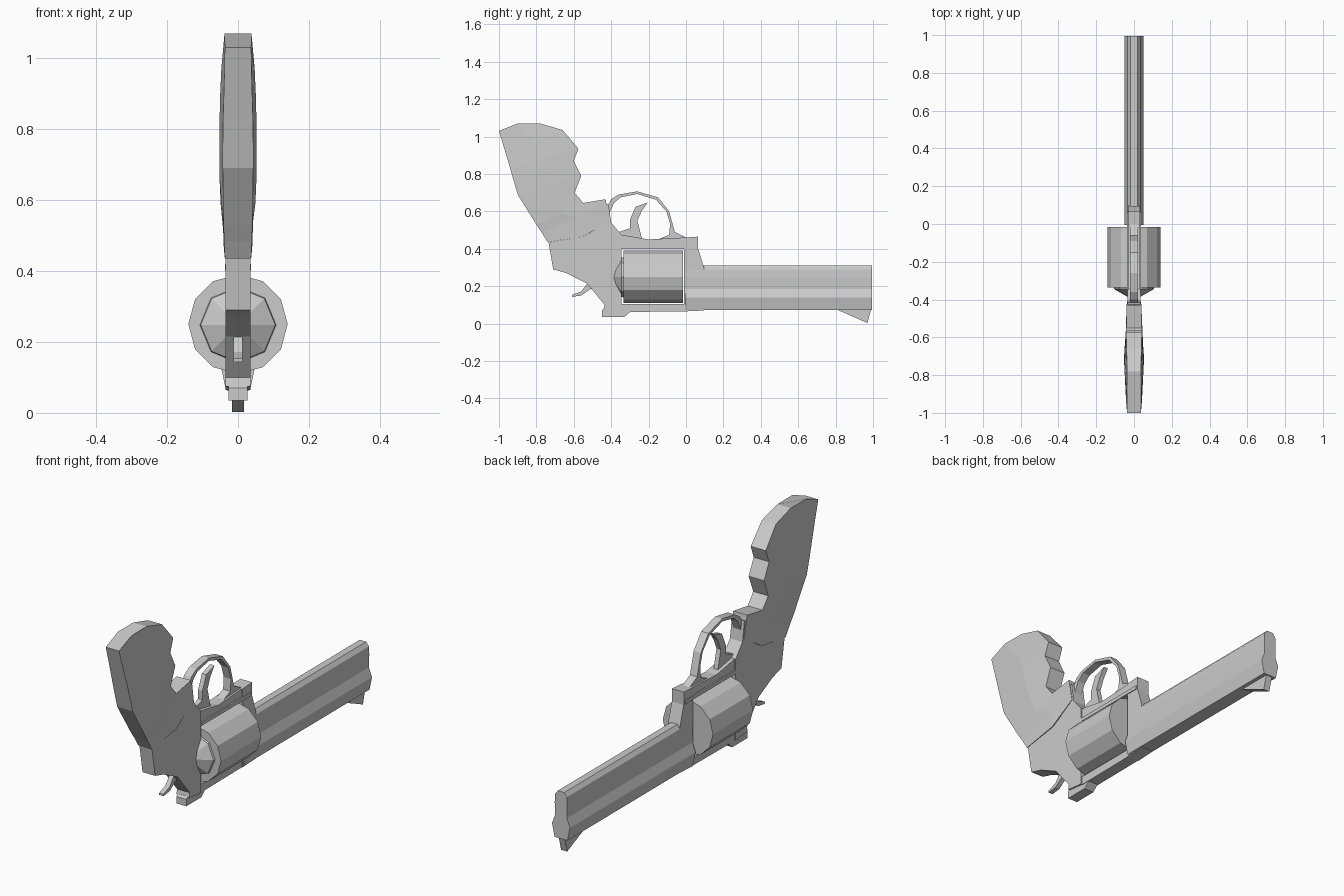
import bpy, bmesh, math

cube = bpy.data.objects.get("Cube")
if cube:
    bpy.data.objects.remove(cube, do_unlink=True)

steel = bpy.data.materials.new("plain grey")
steel.use_nodes = True
GREY = (0.6, 0.6, 0.6, 1)
steel.diffuse_color = GREY
steel.node_tree.nodes["Principled BSDF"].inputs["Base Color"].default_value = GREY


def loft(name, rings):
    """Skin a list of closed rings and cap both ends."""
    bm = bmesh.new()
    loops = [[bm.verts.new(p) for p in ring] for ring in rings]
    n = len(loops[0])
    for a, b in zip(loops, loops[1:]):
        for i in range(n):
            j = (i + 1) % n
            bm.faces.new((a[i], a[j], b[j], b[i]))
    bm.faces.new(loops[0][::-1])
    bm.faces.new(loops[-1])
    bmesh.ops.recalc_face_normals(bm, faces=bm.faces)
    mesh = bpy.data.meshes.new(name)
    bm.to_mesh(mesh)
    bm.free()
    mesh.materials.append(steel)
    obj = bpy.data.objects.new(name, mesh)
    bpy.context.collection.objects.link(obj)
    return obj


def slab(name, half, profile):
    """Extrude a side profile (y, z) symmetrically across x."""
    return loft(name, [[(x, y, z) for y, z in profile] for x in (-half, half)])


def lathe(name, sides, centre_z, stations):
    """Rings of the given (y, radius) about the long axis."""
    steps = [2 * math.pi * i / sides for i in range(sides)]
    return loft(name, [[(r * math.cos(a), y, centre_z + r * math.sin(a)) for a in steps]
                       for y, r in stations])


# Grip: back, middle and finger edge of each row, with edge and middle half widths
rows = [
    ((-1.0, 1.03), (-.90, 1.07), (-.78, 1.07), .037, .038),
    ((-.97, .93), (-.80, .97), (-.66, 1.035), .039, .047),
    ((-.94, .83), (-.76, .88), (-.575, .935), .042, .051),
    ((-.92, .76), (-.74, .81), (-.60, .87), .043, .052),
    ((-.90, .69), (-.72, .74), (-.56, .79), .043, .052),
    ((-.85, .61), (-.69, .66), (-.595, .70), .042, .052),
    ((-.80, .53), (-.66, .59), (-.55, .645), .041, .049),
    ((-.77, .485), (-.58, .57), (-.43, .665), .039, .044),
    ((-.74, .435), (-.55, .465), (-.41, .55), .037, .040),
]
loft("grip", [[(e, *b), (m, *c), (e, *f), (-e, *f), (-m, *c), (-e, *b)]
              for b, c, f, e, m in rows])

# Frame around the cylinder window
slab("rear_frame", .035, [
    (-.735, .435), (-.55, .465), (-.49, .50), (-.45, .63), (-.415, .64), (-.40, .54),
    (-.345, .475), (-.345, .065), (-.44, .075), (-.435, .10), (-.53, .215),
    (-.64, .27), (-.71, .29)])
slab("sight_strap", .03, [(-.345, .105), (-.01, .105), (-.01, .065), (-.345, .062)])
slab("guard_strap", .03, [(-.345, .475), (-.20, .45), (-.01, .46), (-.01, .40), (-.345, .40)])
slab("front_frame", .033, [
    (-.01, .46), (.065, .465), (.065, .40), (.095, .305), (.095, .07), (-.01, .065)])
slab("frame_rail", .037, [(-.345, .42), (.06, .42), (.06, .402), (-.345, .402)])
slab("rear_sight", .027, [(-.45, .035), (-.33, .035), (-.29, .07), (-.44, .08), (-.45, .07)])

# Barrel: mirrored cross-section
half_section = [(.018, .31), (.033, .29), (.035, .25), (.033, .185), (.05, .14), (.036, .073)]
section = half_section + [(-x, z) for x, z in reversed(half_section)]
loft("barrel", [[(x, y, z) for x, z in section] for y in (-.005, .995)])
slab("front_sight", .017, [(.80, .078), (.97, .003), (.99, .078)])

# Cylinder and its rear dome
lathe("cylinder", 12, .25, [(-.335, .14), (-.015, .14)])
lathe("cylinder_rear_dome", 8, .248, [(-.325, .11), (-.345, .105), (-.388, .03)])

# Trigger guard: outer edge then inner edge
slab("trigger_guard", .02, [
    (-.43, .61), (-.40, .665), (-.36, .69), (-.26, .707), (-.15, .675), (-.09, .60),
    (-.06, .49), (0, .46), (-.15, .45), (-.09, .475), (-.085, .535), (-.105, .60),
    (-.16, .662), (-.26, .693), (-.35, .675), (-.385, .645), (-.41, .59)])

slab("trigger", .012, [
    (-.36, .49), (-.30, .51), (-.30, .555), (-.27, .625), (-.205, .647), (-.235, .605),
    (-.26, .55), (-.235, .45), (-.34, .46)])

slab("hammer", .012, [
    (-.47, .17), (-.51, .185), (-.56, .15), (-.61, .143), (-.61, .153), (-.56, .172),
    (-.52, .225), (-.47, .22)])
